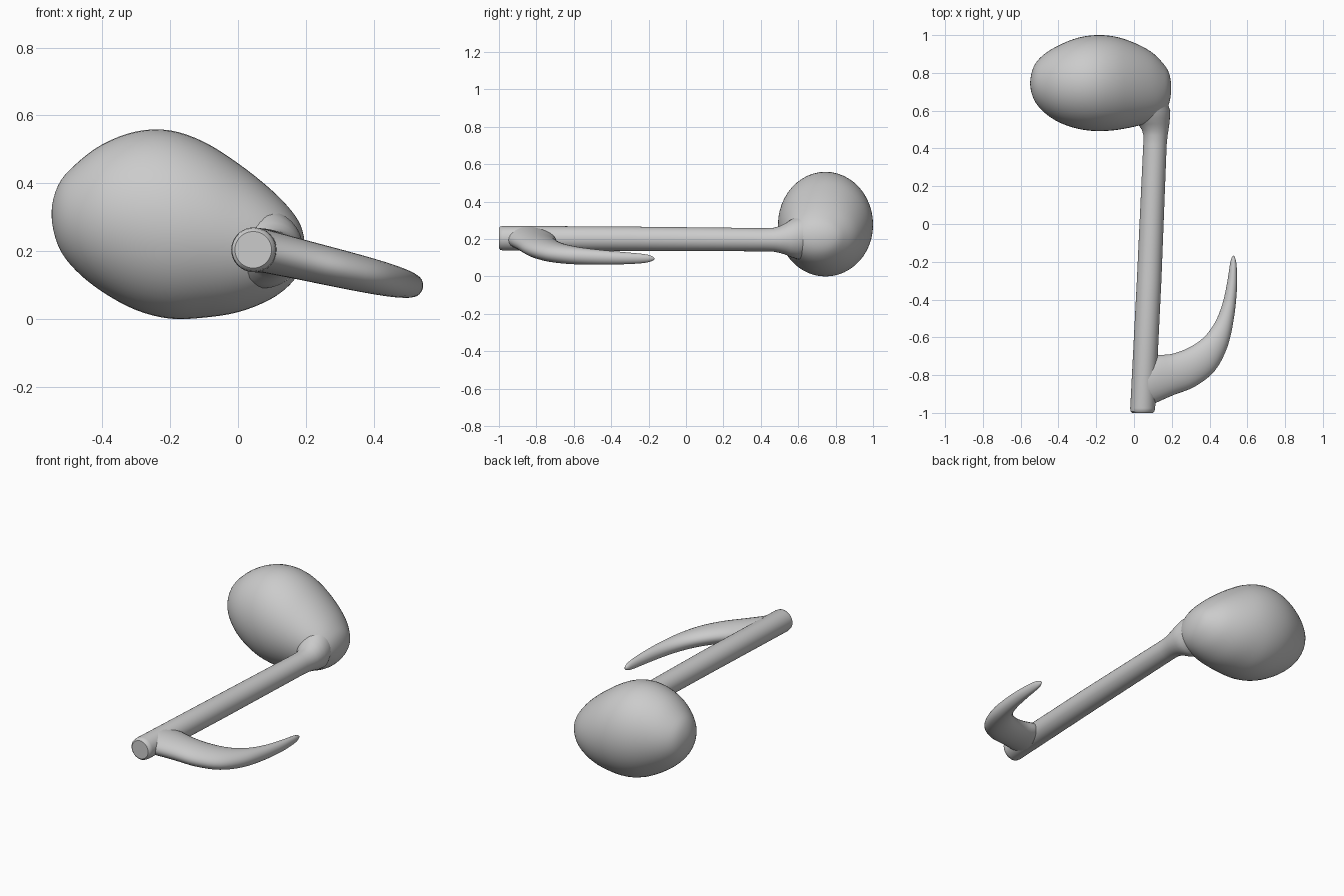
import bpy, bmesh, math
from mathutils import Vector

if "Cube" in bpy.data.objects:
    bpy.data.objects.remove(bpy.data.objects["Cube"])


def smooth_rings(rings, steps, round_start, round_end):
    """Catmull-Rom between rings; a round end continues through its pole."""
    def through_pole(r):
        return (r[0], -r[1], -r[2])

    def beyond(a, b):
        return tuple(2 * p - q for p, q in zip(a, b))

    first = through_pole(rings[1]) if round_start else beyond(rings[0], rings[1])
    last = through_pole(rings[-2]) if round_end else beyond(rings[-1], rings[-2])
    pts = [first] + rings + [last]
    out = []
    for i in range(1, len(pts) - 2):
        for s in range(steps):
            t = s / steps
            out.append(tuple(
                0.5 * (2 * b + (c - a) * t + (2 * a - 5 * b + 4 * c - d) * t * t
                       + (3 * b - a - 3 * c + d) * t ** 3)
                for a, b, c, d in zip(*pts[i - 1:i + 3])))
    return out + [rings[-1]]


def loft(name, rings, sides):
    """Skin elliptical rings given as (centre, half axis, half axis)."""
    bm = bmesh.new()
    loops = []
    for c, a, b in rings:
        loops.append([bm.verts.new(c + a * math.cos(w) + b * math.sin(w))
                      for w in (2 * math.pi * k / sides for k in range(sides))])
    for lo, hi in zip(loops, loops[1:]):
        for k in range(sides):
            n = (k + 1) % sides
            bm.faces.new((lo[k], lo[n], hi[n], hi[k]))
    bm.faces.new(loops[0][::-1])
    bm.faces.new(loops[-1])
    bmesh.ops.remove_doubles(bm, verts=bm.verts, dist=1e-5)
    bmesh.ops.recalc_face_normals(bm, faces=bm.faces)
    mesh = bpy.data.meshes.new(name)
    bm.to_mesh(mesh)
    bm.free()
    obj = bpy.data.objects.new(name, mesh)
    bpy.context.collection.objects.link(obj)
    bpy.context.view_layer.objects.active = obj
    obj.select_set(True)
    bpy.ops.object.shade_smooth_by_angle(angle=math.radians(40))
    obj.select_set(False)
    return obj


# Egg-shaped note head: x, y min, y max, z min, z max
head = [
    (-0.55, 0.745, 0.745, 0.31, 0.31), (-0.53, 0.66, 0.835, 0.215, 0.395),
    (-0.48, 0.595, 0.895, 0.145, 0.455), (-0.40, 0.54, 0.945, 0.08, 0.515),
    (-0.30, 0.505, 0.985, 0.026, 0.553), (-0.20, 0.492, 1.0, 0.001, 0.556),
    (-0.10, 0.497, 0.992, 0.004, 0.522), (0.0, 0.515, 0.96, 0.02, 0.459),
    (0.09, 0.54, 0.912, 0.055, 0.388), (0.15, 0.575, 0.855, 0.098, 0.328),
    (0.185, 0.635, 0.80, 0.148, 0.275), (0.197, 0.72, 0.72, 0.212, 0.212)]
rings = [(Vector((x, (y0 + y1) / 2, (z0 + z1) / 2)),
          Vector((0, (y1 - y0) / 2, 0)), Vector((0, 0, (z1 - z0) / 2)))
         for x, y0, y1, z0, z1 in head]
loft("note_head", smooth_rings(rings, 4, True, True), 48)

# Round stem, slightly slanted, flaring into the head: x, y, z, radius
stem = [(0.045, -1.0, 0.204, 0.054), (0.045, -0.992, 0.204, 0.063),
        (0.046, -0.975, 0.204, 0.066), (0.08, -0.3, 0.201, 0.065),
        (0.111, 0.42, 0.196, 0.062), (0.114, 0.47, 0.196, 0.064),
        (0.112, 0.50, 0.197, 0.071), (0.104, 0.53, 0.20, 0.083),
        (0.09, 0.56, 0.203, 0.10), (0.077, 0.60, 0.206, 0.115),
        (0.05, 0.66, 0.22, 0.12)]
loft("stem", [(Vector((x, y, z)), Vector((r, 0, 0)), Vector((0, 0, r)))
              for x, y, z, r in stem], 32)

# Curved flag: inner x, y, outer x, y, half thickness
flag = [(0.06, -0.715, 0.06, -0.975, 0.062), (0.12, -0.695, 0.12, -0.945, 0.060),
        (0.20, -0.688, 0.21, -0.905, 0.057), (0.29, -0.655, 0.32, -0.862, 0.054),
        (0.37, -0.60, 0.425, -0.78, 0.050), (0.43, -0.52, 0.492, -0.655, 0.045),
        (0.47, -0.42, 0.526, -0.51, 0.039), (0.494, -0.31, 0.543, -0.36, 0.032),
        (0.507, -0.225, 0.544, -0.25, 0.025), (0.515, -0.185, 0.539, -0.195, 0.016),
        (0.528, -0.168, 0.528, -0.168, 0.0)]
rings = []
for xi, yi, xo, yo, h in flag:
    def on_slope(x, y):
        return Vector((x, y, 0.207 - 0.235 * (x - 0.05)))
    inner, outer = on_slope(xi, yi), on_slope(xo, yo)
    rings.append(((inner + outer) / 2, (outer - inner) / 2, Vector((0.24, 0, 1)) * h))
loft("flag", smooth_rings(rings, 4, False, True), 28)
